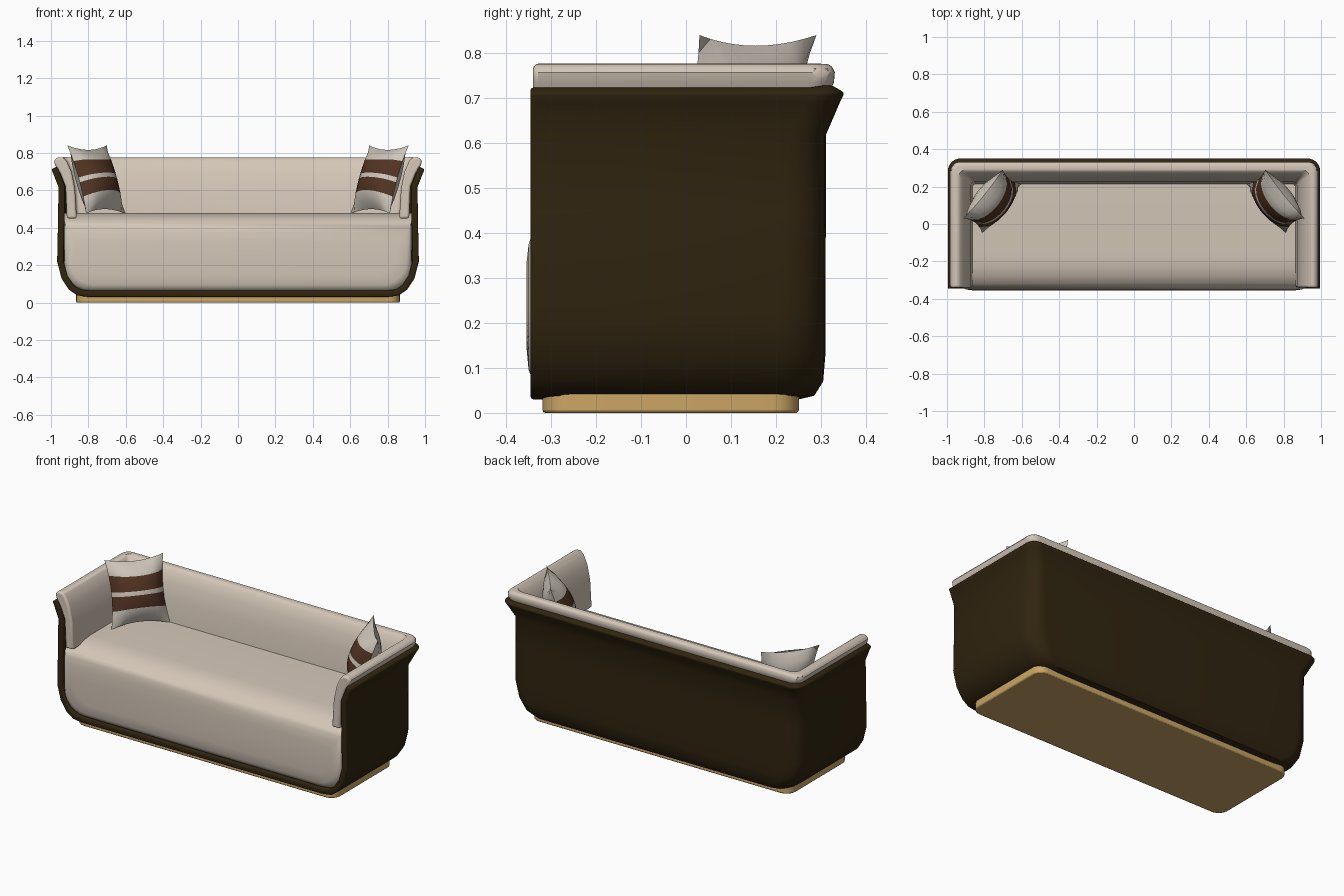
import bpy
import bmesh
from math import sin, cos, pi, radians
from mathutils import Vector

cube = bpy.data.objects.get("Cube")
if cube:
    bpy.data.objects.remove(cube)


def material(name, rgb):
    m = bpy.data.materials.new(name)
    m.use_nodes = True
    m.diffuse_color = (*rgb, 1)
    m.node_tree.nodes["Principled BSDF"].inputs["Base Color"].default_value = (*rgb, 1)
    return m


CREAM = material("cream fabric", (0.66, 0.57, 0.48))
PALE = material("pale pillow fabric", (0.62, 0.57, 0.50))
BROWN = material("brown stripe", (0.085, 0.034, 0.016))
DARK = material("dark shell", (0.030, 0.018, 0.005))
TAN = material("tan wood", (0.60, 0.38, 0.13))


def finish(name, bm, mats, bevel=0, segments=2, thickness=0, angle=50):
    bmesh.ops.recalc_face_normals(bm, faces=bm.faces)
    mesh = bpy.data.meshes.new(name)
    bm.to_mesh(mesh)
    bm.free()
    ob = bpy.data.objects.new(name, mesh)
    bpy.context.collection.objects.link(ob)
    for m in mats:
        mesh.materials.append(m)
    bpy.ops.object.select_all(action='DESELECT')
    ob.select_set(True)
    bpy.context.view_layer.objects.active = ob
    if thickness:
        mod = ob.modifiers.new("thickness", 'SOLIDIFY')
        mod.thickness = thickness
        mod.offset = -1
        mod.use_even_offset = True
    if bevel:
        mod = ob.modifiers.new("soft edges", 'BEVEL')
        mod.width = bevel
        mod.segments = segments
        mod.limit_method = 'ANGLE'
        mod.angle_limit = radians(angle)
    bpy.ops.object.shade_smooth_by_angle(angle=radians(40))
    return ob


def loft(rows, wrap_rows=False, wrap_points=False):
    """Skin a list of equally long point rows."""
    bm = bmesh.new()
    grid = [[bm.verts.new(p) for p in row] for row in rows]
    n, k = len(grid), len(grid[0])
    for i in range(n if wrap_rows else n - 1):
        for j in range(k if wrap_points else k - 1):
            a, b = grid[i], grid[(i + 1) % n]
            bm.faces.new((a[j], a[(j + 1) % k], b[(j + 1) % k], b[j]))
    return bm, grid


def u_row(half_x, back_y, radius, z, front_y, n=7):
    """U-shaped plan line, open at the front, with rounded back corners."""
    pts = [Vector((-half_x, front_y, z))]
    for side in (-1, 1):
        arc = [Vector((side * (half_x - radius + radius * cos(t * pi / 2 / n)),
                       back_y - radius + radius * sin(t * pi / 2 / n), z))
               for t in range(n + 1)]
        pts += arc if side < 0 else arc[::-1]
    return pts + [Vector((half_x, front_y, z))]


# Outer shell: flared rim, straight walls, rounded underside
shell_profile = [(0.998, 0.353, 0.07, 0.712), (0.988, 0.342, 0.07, 0.69),
                 (0.960, 0.311, 0.08, 0.618), (0.962, 0.311, 0.09, 0.45),
                 (0.967, 0.310, 0.10, 0.22), (0.944, 0.310, 0.10, 0.13),
                 (0.905, 0.305, 0.10, 0.07), (0.860, 0.285, 0.10, 0.038),
                 (0.800, 0.250, 0.10, 0.030)]
bm, grid = loft([u_row(*p, -0.346) for p in shell_profile])
bm.faces.new(grid[-1])
finish("outer_shell", bm, [DARK], bevel=0.007, thickness=0.034)

# Padded lining running around the arms and back
lining_profile = [(0.915, 0.270, 0.05, 0.45), (0.922, 0.285, 0.05, 0.62),
                  (0.950, 0.310, 0.05, 0.69), (0.978, 0.329, 0.05, 0.735),
                  (0.983, 0.331, 0.05, 0.757), (0.970, 0.323, 0.045, 0.775),
                  (0.935, 0.288, 0.03, 0.777), (0.915, 0.268, 0.025, 0.755),
                  (0.890, 0.247, 0.02, 0.70), (0.872, 0.225, 0.02, 0.61),
                  (0.862, 0.212, 0.02, 0.45)]
bm, grid = loft([u_row(*p, -0.340) for p in lining_profile], wrap_rows=True)
for end in (0, -1):
    bm.faces.new([row[end] for row in grid])
finish("arm_and_back_padding", bm, [CREAM], bevel=0.012, segments=3)


def seat_row(y, half_x, bottom, top, corner=0.13, n=6):
    """Front outline of the seat: square on top, rounded below."""
    pts = [Vector((-half_x, y, top)), Vector((half_x, y, top))]
    for side in (1, -1):
        arc = [Vector((side * (half_x - corner + corner * cos(t * pi / 2 / n)), y,
                       bottom + corner - corner * sin(t * pi / 2 / n)))
               for t in range(n + 1)]
        pts += arc if side > 0 else arc[::-1]
    return pts


# Seat block with a soft bulging front
seat_steps = [(0.25, 0.93, 0.06, 0.478), (-0.17, 0.93, 0.06, 0.478),
              (-0.23, 0.93, 0.06, 0.472), (-0.28, 0.93, 0.06, 0.457),
              (-0.32, 0.928, 0.062, 0.432), (-0.340, 0.918, 0.072, 0.405),
              (-0.350, 0.900, 0.095, 0.375), (-0.355, 0.860, 0.150, 0.330)]
bm, grid = loft([seat_row(*s) for s in seat_steps], wrap_points=True)
for end in (0, -1):
    bm.faces.new(grid[end])
finish("seat_cushion", bm, [CREAM])

# Plinth with rounded corners
bm = bmesh.new()
bmesh.ops.create_cube(bm, size=1)
for v in bm.verts:
    v.co = Vector((v.co.x * 1.73, v.co.y * 0.57 - 0.034, (v.co.z + 0.5) * 0.048))
upright = [e for e in bm.edges if abs(e.verts[0].co.z - e.verts[1].co.z) > 0.01]
bmesh.ops.bevel(bm, geom=upright, offset=0.06, segments=6, profile=0.5, affect='EDGES')
finish("base_plinth", bm, [TAN], bevel=0.006)


# Throw pillows leaning in the back corners
def pillow(name, side):
    center = Vector((-0.757, 0.122, 0.658))
    across = Vector((0.105, 0.130, 0))
    up = Vector((-0.050, 0.038, 0.182))
    out = across.cross(up).normalized()
    heights = [-1, -0.78, -0.5, -0.28, -0.08, 0.06, 0.3, 0.54, 0.78, 1]
    cols = 10
    bm = bmesh.new()
    for face_dir in (1, -1):
        grid = []
        for v in heights:
            row = []
            for i in range(cols + 1):
                u = 2 * i / cols - 1
                puff = 0.085 * ((1 - u * u) * (1 - v * v)) ** 0.6
                p = (center + across * u * (1 - 0.12 * (1 - v * v))
                     + up * v * (1 - 0.13 * (1 - u * u)) + out * puff * face_dir)
                row.append(bm.verts.new((p.x * -side, p.y, p.z)))
            grid.append(row)
        for j in range(len(heights) - 1):
            mid = (heights[j] + heights[j + 1]) / 2
            striped = face_dir > 0 and (-0.5 < mid < -0.08 or 0.06 < mid < 0.54)
            for i in range(cols):
                f = bm.faces.new((grid[j][i], grid[j][i + 1],
                                  grid[j + 1][i + 1], grid[j + 1][i]))
                f.material_index = int(striped)
    bmesh.ops.remove_doubles(bm, verts=bm.verts, dist=0.0005)
    finish(name, bm, [PALE, BROWN])


pillow("right_pillow", -1)
pillow("left_pillow", 1)
